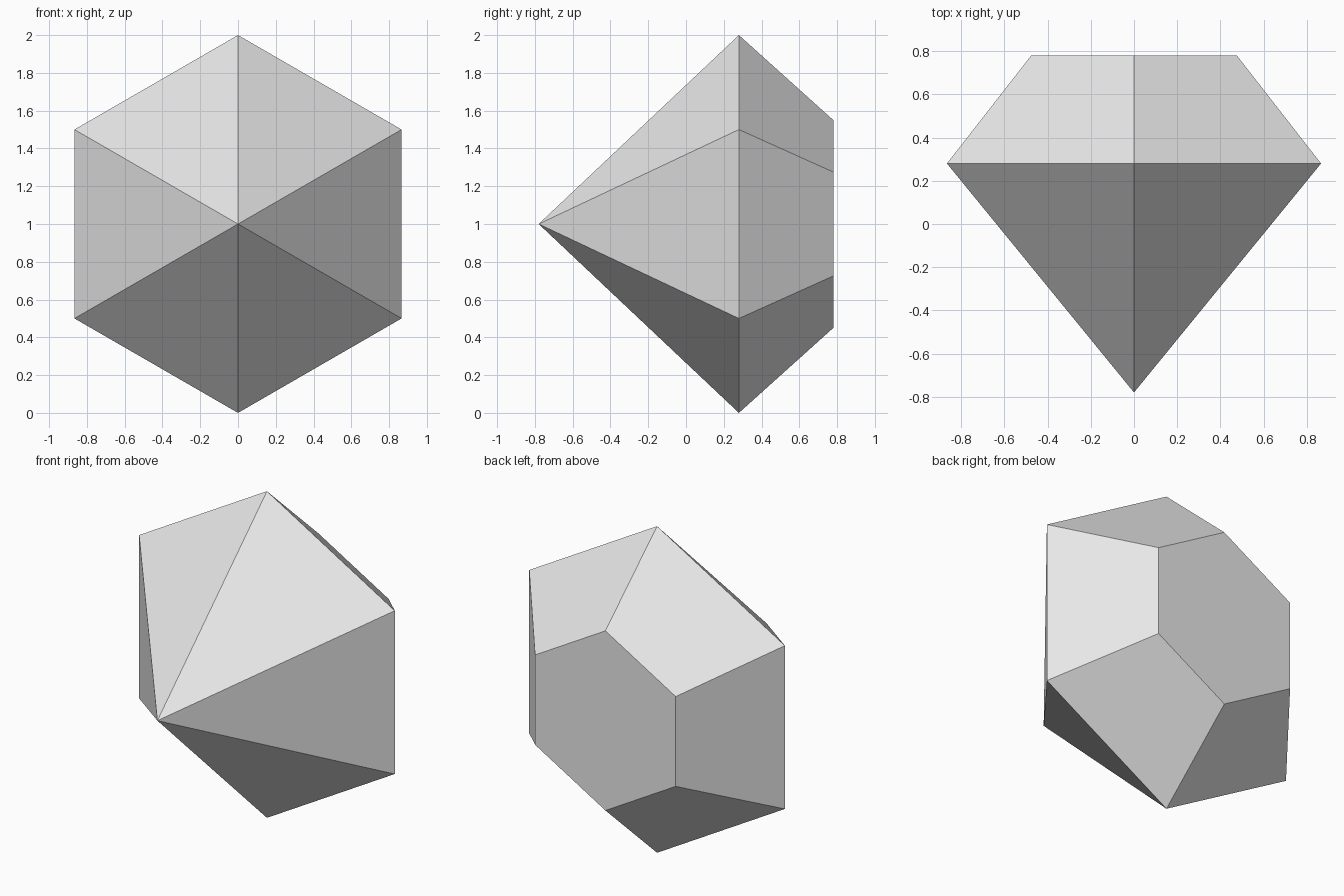
import bpy
import bmesh
import math

if "Cube" in bpy.data.objects:
    bpy.data.objects.remove(bpy.data.objects["Cube"])

# Material
mat = bpy.data.materials.new("light_grey")
mat.diffuse_color = (0.8, 0.8, 0.8, 1.0)
mat.use_nodes = True
mat.node_tree.nodes["Principled BSDF"].inputs["Base Color"].default_value = mat.diffuse_color

SIDES = 6
TIP_Y, GIRDLE_Y, TABLE_Y = -0.78, 0.28, 0.78


def ring(bm, radius, y):
    """Hexagon of vertices standing upright in the XZ plane, one corner on top."""
    step = math.tau / SIDES
    return [bm.verts.new((radius * math.sin(i * step), y,
                          1 + radius * math.cos(i * step)))
            for i in range(SIDES)]


bm = bmesh.new()
tip = bm.verts.new((0, TIP_Y, 1))
girdle = ring(bm, 1.0, GIRDLE_Y)
table = ring(bm, 0.55, TABLE_Y)

# Pointed front facets and bevelled back facets
for i in range(SIDES):
    j = (i + 1) % SIDES
    bm.faces.new((tip, girdle[i], girdle[j]))
    bm.faces.new((girdle[i], table[i], table[j], girdle[j]))

# Flat table at the back
bm.faces.new(table)
bmesh.ops.recalc_face_normals(bm, faces=bm.faces)

mesh = bpy.data.meshes.new("cut_gem")
bm.to_mesh(mesh)
bm.free()
mesh.materials.append(mat)
gem = bpy.data.objects.new("cut_gem", mesh)
bpy.context.collection.objects.link(gem)
